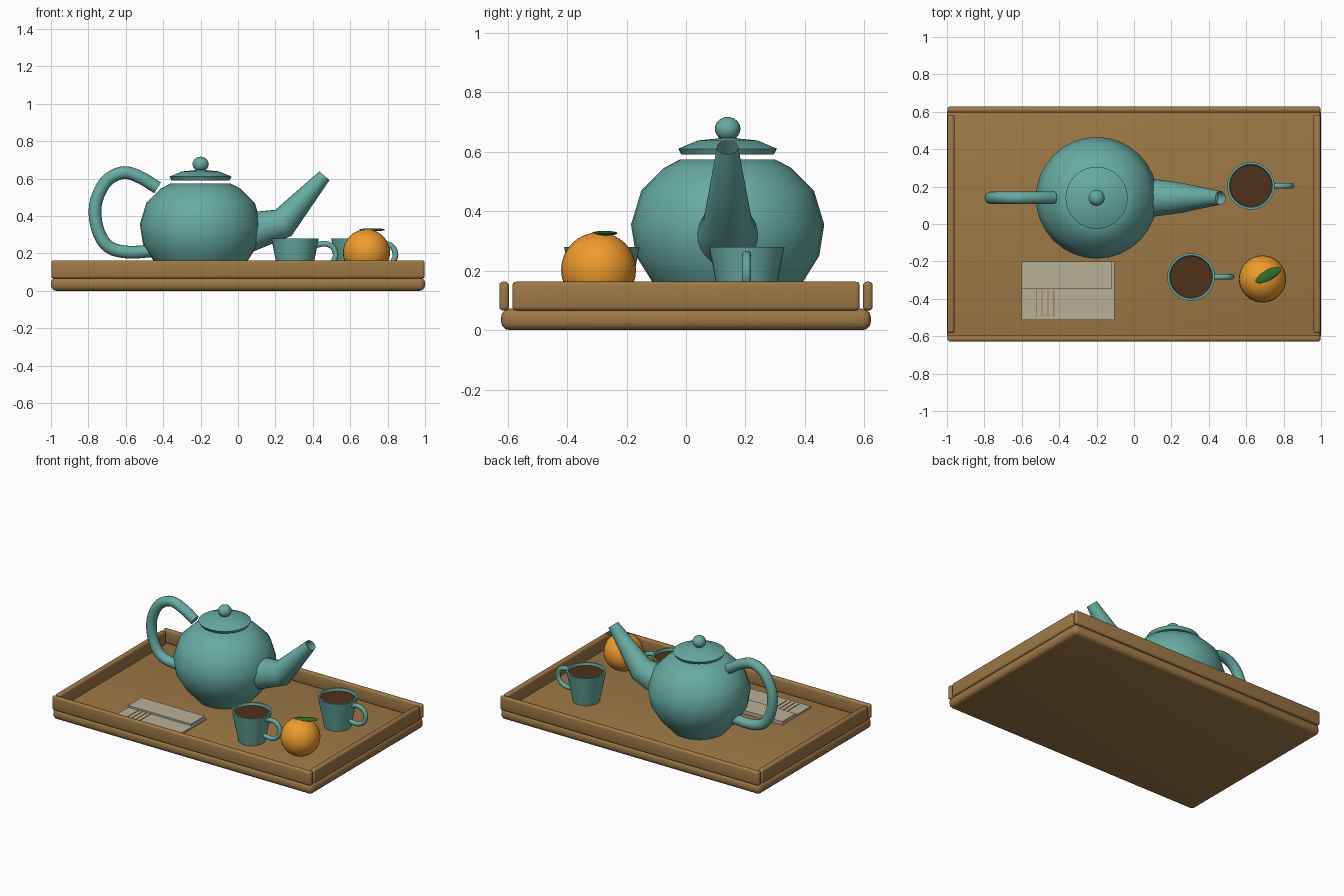
import bpy, bmesh, math
from mathutils import Vector

if "Cube" in bpy.data.objects:
    bpy.data.objects.remove(bpy.data.objects["Cube"])


def material(name, rgb):
    m = bpy.data.materials.new(name)
    m.diffuse_color = (*rgb, 1)
    m.use_nodes = True
    m.node_tree.nodes["Principled BSDF"].inputs["Base Color"].default_value = m.diffuse_color
    return m


WOOD = material("wood", (0.34, 0.19, 0.06))
TEAL = material("teal_glaze", (0.136, 0.41, 0.36))
TEA = material("tea", (0.08, 0.03, 0.011))
ORANGE = material("orange_peel", (0.87, 0.33, 0.026))
LEAF = material("leaf_green", (0.03, 0.155, 0.026))
LINEN = material("linen", (0.48, 0.44, 0.31))
STRIPE = material("stripe_brown", (0.40, 0.20, 0.08))


def finish(name, bm, mat, loc=(0, 0, 0), angle=40):
    bmesh.ops.recalc_face_normals(bm, faces=bm.faces)
    me = bpy.data.meshes.new(name)
    bm.to_mesh(me)
    bm.free()
    me.materials.append(mat)
    ob = bpy.data.objects.new(name, me)
    bpy.context.collection.objects.link(ob)
    ob.location = loc
    bpy.ops.object.select_all(action='DESELECT')
    ob.select_set(True)
    bpy.context.view_layer.objects.active = ob
    bpy.ops.object.shade_smooth_by_angle(angle=math.radians(angle))
    return ob


def box(name, x, y, z, mat, bevel=0.0):
    """Box from min/max pairs, with optional rounded edges."""
    bm = bmesh.new()
    bmesh.ops.create_cube(bm, size=1)
    size = Vector((x[1] - x[0], y[1] - y[0], z[1] - z[0]))
    bmesh.ops.scale(bm, vec=size, verts=bm.verts)
    if bevel:
        bmesh.ops.bevel(bm, geom=bm.edges[:], offset=bevel, segments=3,
                        profile=0.5, affect='EDGES')
    return finish(name, bm, mat, (sum(x) / 2, sum(y) / 2, sum(z) / 2))


def lathe(name, profile, mat, loc, sides=32):
    """Spin an (r, z) profile around the vertical axis."""
    bm = bmesh.new()
    vs = [bm.verts.new((r, 0, z)) for r, z in profile]
    es = [bm.edges.new(p) for p in zip(vs, vs[1:])]
    bmesh.ops.spin(bm, geom=vs + es, cent=(0, 0, 0), axis=(0, 0, 1),
                   angle=2 * math.pi, steps=sides)
    bmesh.ops.remove_doubles(bm, verts=bm.verts, dist=1e-4)
    return finish(name, bm, mat, loc)


def ball(name, radii, mat, loc, turn=0, seg=32):
    bm = bmesh.new()
    bmesh.ops.create_uvsphere(bm, u_segments=seg, v_segments=seg // 2, radius=1)
    bmesh.ops.scale(bm, vec=radii, verts=bm.verts)
    ob = finish(name, bm, mat, loc)
    ob.rotation_euler.z = turn
    return ob


def smooth_path(pts, n=5):
    """Catmull-Rom resampling of a path."""
    p = [Vector(q) for q in pts]
    p = [2 * p[0] - p[1]] + p + [2 * p[-1] - p[-2]]
    out = []
    for a, b, c, d in zip(p, p[1:], p[2:], p[3:]):
        for i in range(n):
            t = i / n
            out.append(0.5 * (2 * b + (c - a) * t + (2 * a - 5 * b + 4 * c - d) * t * t
                              + (3 * b - a - 3 * c + d) * t ** 3))
    return out + [p[-2]]


def tube(name, path, radii, mat, loc, sides=16, hole=0):
    """Round tube along an (x, z) path; hole hollows out the far end."""
    bm = bmesh.new()
    p = [Vector((q[0], 0, q[1])) for q in path]
    rings = []
    for i, c in enumerate(p):
        steps = [(p[j + 1] - p[j]).normalized() for j in (i - 1, i) if 0 <= j < len(p) - 1]
        t = sum(steps, Vector()).normalized()
        n = Vector((-t.z, 0, t.x))
        rings.append([bm.verts.new(c + radii[i] * (n * math.cos(a) + Vector((0, math.sin(a), 0))))
                      for a in (2 * math.pi * k / sides for k in range(sides))])
    for a, b in zip(rings, rings[1:]):
        for k in range(sides):
            bm.faces.new((a[k], a[k - 1], b[k - 1], b[k]))
    bm.faces.new(rings[0])
    end = bm.faces.new(rings[-1])
    if hole:
        bmesh.ops.inset_region(bm, faces=[end], thickness=hole)
        back = (p[-2] - p[-1]).normalized() * 0.06
        inner = bmesh.ops.extrude_discrete_faces(bm, faces=[end])["faces"][0]
        rim, deep = [], list(inner.verts)
        for v in deep:
            rim.append(v.co.copy())
            v.co += back
    return finish(name, bm, mat, loc)


# Tray: rounded base with four rails
box("tray_base", (-1, 1), (-0.622, 0.622), (0, 0.072), WOOD, 0.028)
for s, side in ((-1, "front"), (1, "back")):
    box(f"tray_rail_{side}", (-0.997, 0.997), sorted((s * 0.595, s * 0.628)),
        (0.066, 0.163), WOOD, 0.013)
for s, side in ((-1, "left"), (1, "right")):
    box(f"tray_rail_{side}", sorted((s * 0.96, s * 0.998)), (-0.584, 0.584),
        (0.066, 0.163), WOOD, 0.013)

# Teapot
POT = (-0.2, 0.14, 0)
lathe("teapot_body", [(0, 0.07), (0.17, 0.07), (0.252, 0.16), (0.308, 0.25), (0.325, 0.355),
                      (0.29, 0.47), (0.215, 0.545), (0.16, 0.574), (0, 0.574)], TEAL, POT)
lathe("teapot_lid", [(0, 0.59), (0.155, 0.59), (0.166, 0.61), (0.10, 0.638), (0, 0.648)],
      TEAL, POT)
ball("teapot_knob", (0.043, 0.043, 0.04), TEAL, (-0.2, 0.14, 0.677), seg=24)
tube("teapot_spout", [(0.0, 0.30), (0.243, 0.363), (0.462, 0.615)], [0.115, 0.082, 0.036],
     TEAL, (0, 0.14, 0), 24, hole=0.009)
handle = smooth_path([(-0.43, 0.55), (-0.52, 0.605), (-0.61, 0.632), (-0.70, 0.59),
                      (-0.755, 0.49), (-0.763, 0.39), (-0.735, 0.29), (-0.68, 0.228),
                      (-0.58, 0.206), (-0.45, 0.215)])
tube("teapot_handle", handle, [0.034] * len(handle), TEAL, (0, 0.14, 0))

# Cups with tea
cup_path = smooth_path([(0.10, 0.24), (0.155, 0.252), (0.20, 0.235), (0.217, 0.19),
                        (0.195, 0.145), (0.15, 0.125), (0.09, 0.132)])
for name, loc in (("front_cup", (0.305, -0.283, 0)), ("back_cup", (0.625, 0.204, 0))):
    lathe(name, [(0, 0.07), (0.085, 0.07), (0.104, 0.165), (0.127, 0.28), (0.115, 0.28),
                 (0.105, 0.23), (0, 0.23)], TEAL, loc)
    lathe(name + "_tea", [(0, 0.235), (0.106, 0.235), (0.112, 0.262), (0, 0.262)], TEA, loc)
    tube(name + "_handle", cup_path, [0.015] * len(cup_path), TEAL, loc, 12)

# Orange with a leaf
ball("orange", (0.126, 0.126, 0.126), ORANGE, (0.687, -0.294, 0.203))
ball("orange_leaf", (0.077, 0.028, 0.008), LEAF, (0.717, -0.274, 0.326), math.radians(28), 24)

# Folded napkin with stripes
box("napkin", (-0.602, -0.105), (-0.513, -0.2), (0.07, 0.084), LINEN)
box("napkin_fold", (-0.602, -0.117), (-0.348, -0.2), (0.084, 0.096), LINEN)
for i in range(4):
    x = -0.522 + 0.031 * i
    box(f"napkin_stripe_{i + 1}", (x - 0.003, x + 0.003), (-0.495, -0.35), (0.083, 0.0865), STRIPE)
